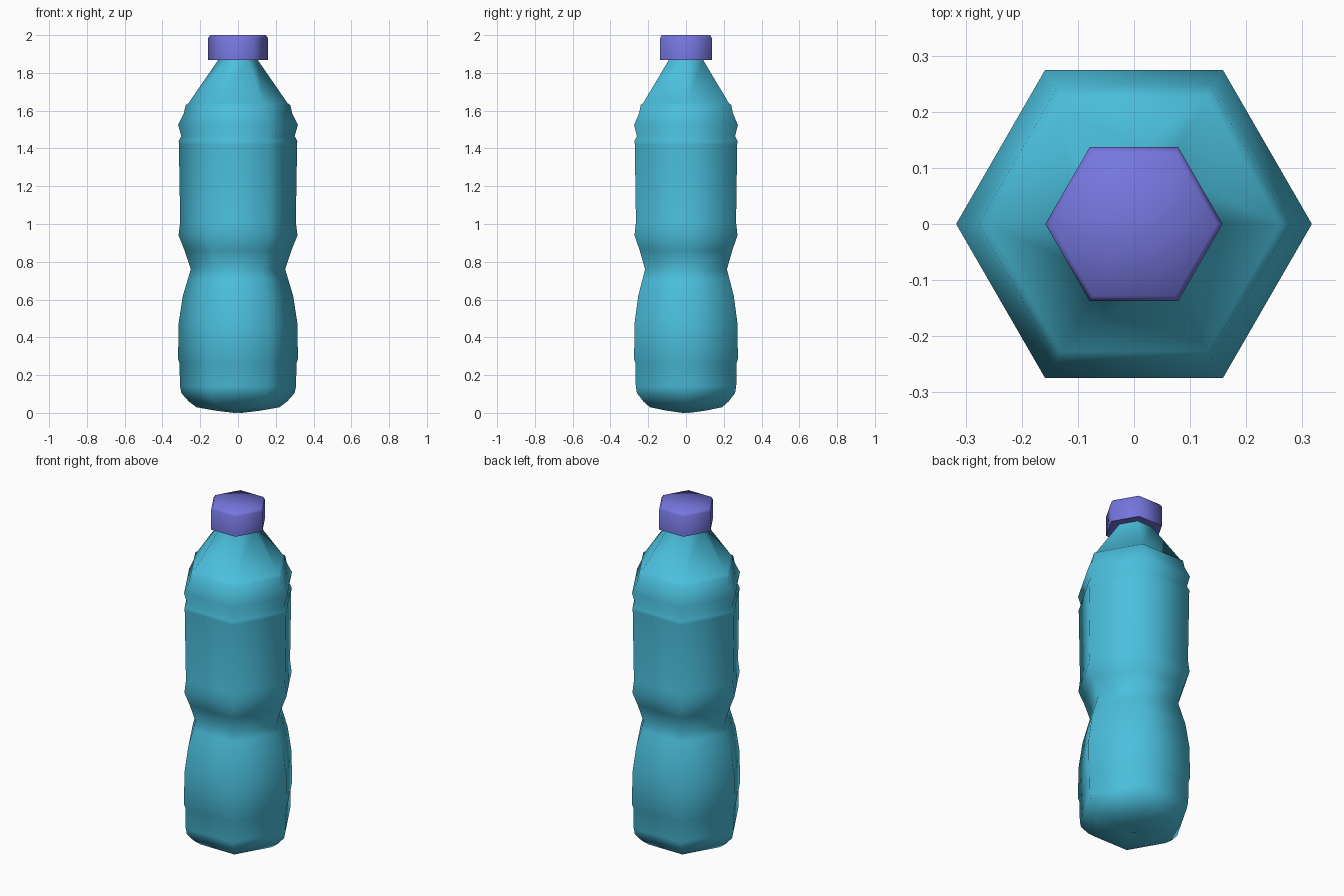
import bpy
import bmesh
from math import cos, sin, pi, radians

SIDES = 6

cube = bpy.data.objects.get("Cube")
if cube:
    bpy.data.objects.remove(cube, do_unlink=True)


def make_material(name, colour):
    mat = bpy.data.materials.new(name)
    mat.use_nodes = True
    mat.diffuse_color = colour
    bsdf = mat.node_tree.nodes["Principled BSDF"]
    bsdf.inputs["Base Color"].default_value = colour
    bsdf.inputs["Roughness"].default_value = 0.5
    return mat


def lathe(name, profile, material, sharp_angle):
    """Six-sided turned solid from (corner radius, height); radius 0 makes a pole."""
    bm = bmesh.new()
    rings = []
    for r, z in profile:
        count = SIDES if r > 0 else 1
        rings.append([bm.verts.new((r * cos(2 * pi * i / SIDES),
                                    r * sin(2 * pi * i / SIDES), z))
                      for i in range(count)])
    for low, high in zip(rings, rings[1:]):
        for i in range(SIDES):
            j = (i + 1) % SIDES
            if len(low) == 1:
                bm.faces.new((low[0], high[j], high[i]))
            elif len(high) == 1:
                bm.faces.new((low[i], low[j], high[0]))
            else:
                bm.faces.new((low[i], low[j], high[j], high[i]))
    bmesh.ops.recalc_face_normals(bm, faces=bm.faces)
    mesh = bpy.data.meshes.new(name)
    bm.to_mesh(mesh)
    bm.free()
    obj = bpy.data.objects.new(name, mesh)
    bpy.context.collection.objects.link(obj)
    mesh.materials.append(material)
    bpy.ops.object.select_all(action='DESELECT')
    obj.select_set(True)
    bpy.context.view_layer.objects.active = obj
    bpy.ops.object.shade_smooth_by_angle(angle=radians(sharp_angle))
    return obj


teal = make_material("teal plastic", (0.07, 0.52, 0.72, 1))
violet = make_material("violet plastic", (0.18, 0.18, 0.73, 1))

# Bottle: base, lower bulge, waist, grip panel, groove, shoulder, neck
base = [(0, 0.012), (0.02, 0.0), (0.12, 0.012), (0.22, 0.03), (0.26, 0.06), (0.3, 0.105)]
lower = [(0.307, 0.14), (0.31, 0.265), (0.317, 0.285), (0.315, 0.47),
         (0.292, 0.62), (0.265, 0.71)]
waist = [(0.25, 0.76), (0.283, 0.86), (0.315, 0.94)]
upper = [(0.306, 1.01), (0.313, 1.42), (0.314, 1.44), (0.3, 1.465),
         (0.317, 1.525), (0.287, 1.585), (0.277, 1.63)]
neck = [(0.262, 1.64), (0.107, 1.865), (0.105, 1.9), (0, 1.9)]
lathe("bottle_body", base + lower + waist + upper + neck, teal, 80)

# Screw cap with a narrow bevel around the top
lathe("bottle_cap", [(0, 1.868), (0.158, 1.868), (0.158, 1.985),
                     (0.148, 2.0), (0, 2.0)], violet, 75)
